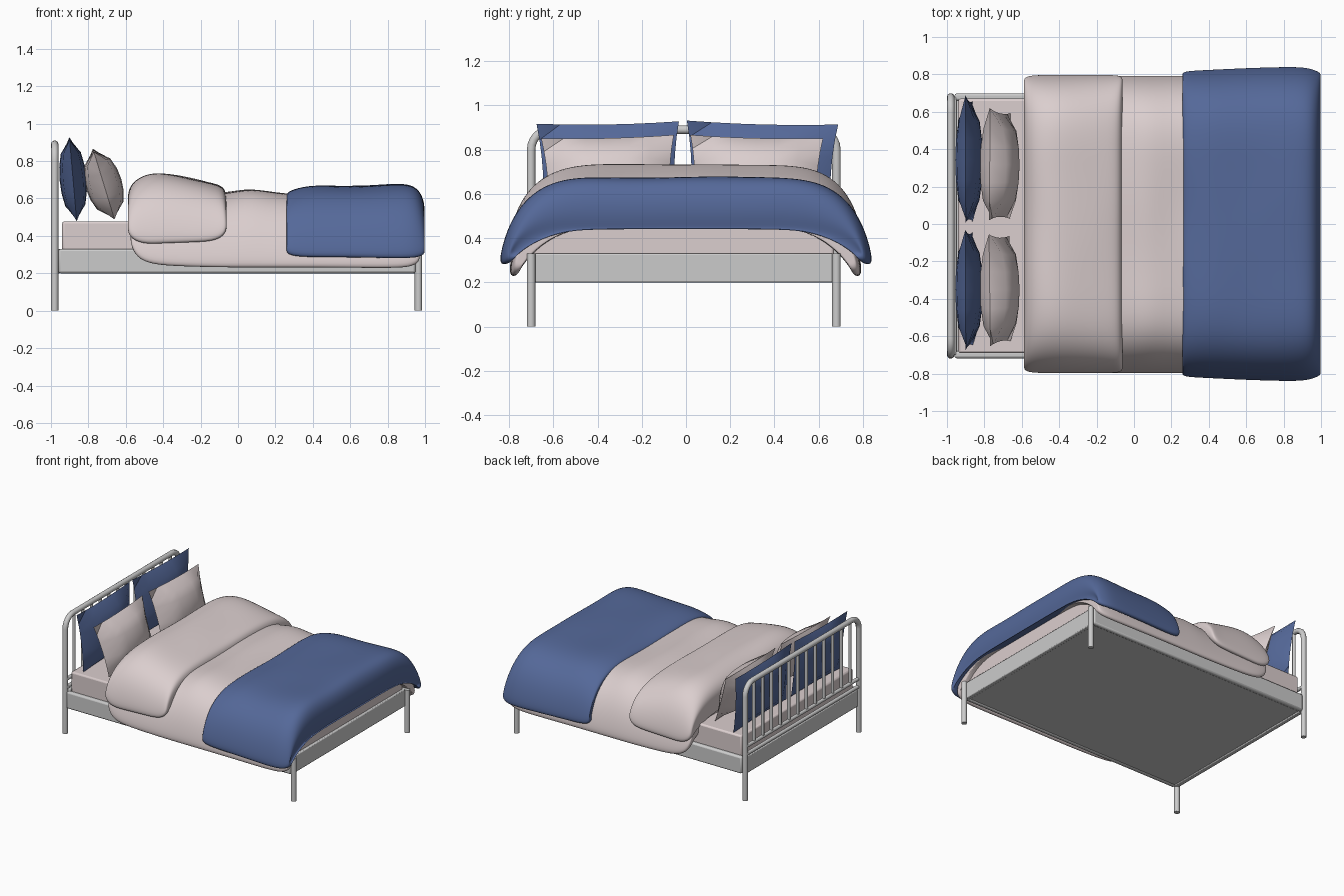
import bpy, bmesh, math
from mathutils import Vector

if "Cube" in bpy.data.objects:
    bpy.data.objects.remove(bpy.data.objects["Cube"])

CY = -0.01  # frame centre line


def material(name, rgb):
    m = bpy.data.materials.new(name)
    m.diffuse_color = (*rgb, 1)
    m.use_nodes = True
    m.node_tree.nodes["Principled BSDF"].inputs["Base Color"].default_value = m.diffuse_color
    return m


BLUSH = material("blush_fabric", (0.71, 0.62, 0.62))
BLUE = material("blue_fabric", (0.09, 0.14, 0.32))


def finish(name, bm, mat=None, angle=None, subsurf=0, bevel=0):
    bmesh.ops.recalc_face_normals(bm, faces=bm.faces)
    me = bpy.data.meshes.new(name)
    bm.to_mesh(me)
    bm.free()
    ob = bpy.data.objects.new(name, me)
    bpy.context.collection.objects.link(ob)
    if mat:
        me.materials.append(mat)
    if bevel:
        b = ob.modifiers.new("bevel", 'BEVEL')
        b.width, b.segments = bevel, 2
    if subsurf:
        s = ob.modifiers.new("subsurf", 'SUBSURF')
        s.levels = s.render_levels = subsurf
    if angle:
        bpy.ops.object.select_all(action='DESELECT')
        ob.select_set(True)
        bpy.context.view_layer.objects.active = ob
        bpy.ops.object.shade_smooth_by_angle(angle=math.radians(angle))
    return ob


def box(name, lo, hi, mat=None, bevel=0.006):
    bm = bmesh.new()
    bmesh.ops.create_cube(bm, size=1)
    for v in bm.verts:
        v.co = Vector([(a + b) / 2 + c * (b - a) for a, b, c in zip(lo, hi, v.co)])
    return finish(name, bm, mat, 40, bevel=bevel)


def tube(name, points, r, bevel_res=3):
    cu = bpy.data.curves.new(name, 'CURVE')
    cu.dimensions = '3D'
    cu.bevel_depth, cu.bevel_resolution, cu.use_fill_caps = r, bevel_res, True
    sp = cu.splines.new('POLY')
    sp.points.add(len(points) - 1)
    for p, co in zip(sp.points, points):
        p.co = (*co, 1)
    ob = bpy.data.objects.new(name, cu)
    bpy.context.collection.objects.link(ob)
    bpy.ops.object.select_all(action='DESELECT')
    ob.select_set(True)
    bpy.context.view_layer.objects.active = ob
    bpy.ops.object.convert(target='MESH')
    bpy.ops.object.shade_smooth_by_angle(angle=math.radians(50))
    return bpy.context.object


# Headboard: bent tube, two rails and spindles
HX, HY, R = -0.98, 0.69, 0.09
arc = [(HY - R + R * math.cos(a), 0.89 - R + R * math.sin(a))
       for a in [math.radians(d) for d in range(0, 91, 15)]]
half = [(HY, 0.0)] + arc
path = [(HX, CY + y, z) for y, z in half] + [(HX, CY - y, z) for y, z in reversed(half)]
tube("headboard_frame", path, 0.02)
for label, z in (("upper", 0.41), ("lower", 0.35)):
    tube(f"headboard_{label}_rail", [(HX, CY - HY, z), (HX, CY + HY, z)], 0.014)
for i in range(12):
    y = CY + (i - 5.5) * 2 * HY / 13
    tube(f"headboard_spindle_{i + 1}", [(HX, y, 0.41), (HX, y, 0.89)], 0.012, 2)

# Bed frame: side rails, end rails, base and foot legs
for s, side in ((-1, "front"), (1, "back")):
    y0, y1 = sorted((CY + s * 0.67, CY + s * 0.708))
    box(f"{side}_side_rail", (-0.96, y0, 0.2), (0.95, y1, 0.33), bevel=0.012)
    tube(f"{side}_foot_leg", [(0.965, CY + s * 0.69, 0), (0.965, CY + s * 0.69, 0.33)], 0.02)
box("foot_rail", (0.925, CY - 0.69, 0.2), (0.955, CY + 0.69, 0.33))
box("head_rail", (-0.985, CY - 0.69, 0.2), (-0.95, CY + 0.69, 0.33))
box("base_panel", (-0.95, CY - 0.68, 0.205), (0.94, CY + 0.68, 0.3))
box("mattress", (-0.94, CY - 0.68, 0.28), (0.935, CY + 0.68, 0.478), BLUSH, 0.012)

# Half cross-sections of bedding draped over the mattress: (width, height) fractions
OUTER = [(0, 1), (0.18, 1), (0.36, 1), (0.54, 1), (0.68, 0.96), (0.79, 0.86),
         (0.88, 0.69), (0.945, 0.46), (0.985, 0.2), (1.0, 0.0)]
INNER = [(0, 1), (0.18, 1), (0.36, 1), (0.54, 0.99), (0.68, 0.94), (0.79, 0.78),
         (0.88, 0.56), (0.95, 0.3), (0.99, 0.1), (1.0, 0.0)]


def mirrored(half_profile):
    return [(-a, b) for a, b in reversed(half_profile)] + half_profile[1:]


def drape(name, stations, mat, cy=0.0, wave=0.008, fullness=1.0):
    """Puffy arched cover lofted along x; station = (x, top, underside, hem, half width)."""
    bm = bmesh.new()
    rings = []
    for x, top, bot, hem, w in stations:
        def put(a, b, width, crown, amp):
            y = a * width
            z = hem + (crown - hem) * b + amp * b * math.sin(9 * y + 4 * x) * math.cos(11 * x + 2 * y)
            return bm.verts.new((x, cy + y, z))
        ring = [put(a, b ** fullness, w, top, wave) for a, b in mirrored(OUTER)]
        ring += [put(a, b, w - 0.035, bot, 0) for a, b in reversed(mirrored(INNER))]
        rings.append(ring)
    n, m = len(rings[0]), 2 * len(OUTER) - 1
    for r0, r1 in zip(rings, rings[1:]):
        for i in range(n):
            j = (i + 1) % n
            bm.faces.new((r0[i], r0[j], r1[j], r1[i]))
    for r in (rings[0], rings[-1]):  # end strips
        for i in range(m - 1):
            bm.faces.new((r[i], r[i + 1], r[n - 2 - i], r[n - 1 - i]))
    return finish(name, bm, mat, 180, subsurf=2)


# Duvet
drape("duvet", [
    (-0.575, 0.51, 0.45, 0.42, 0.74), (-0.575, 0.58, 0.45, 0.35, 0.77),
    (-0.54, 0.62, 0.45, 0.28, 0.79), (-0.46, 0.63, 0.45, 0.245, 0.80),
    (-0.3, 0.63, 0.45, 0.235, 0.80), (-0.07, 0.62, 0.45, 0.23, 0.80),
    (0.07, 0.66, 0.45, 0.23, 0.80), (0.24, 0.615, 0.45, 0.23, 0.80),
    (0.5, 0.63, 0.45, 0.23, 0.80), (0.85, 0.63, 0.45, 0.225, 0.80),
    (0.93, 0.61, 0.45, 0.235, 0.79), (0.97, 0.55, 0.45, 0.26, 0.78),
    (0.97, 0.48, 0.45, 0.29, 0.765)], BLUSH, -0.002)

# Turned-back top of the duvet
drape("duvet_fold", [
    (-0.585, 0.57, 0.50, 0.46, 0.75), (-0.592, 0.63, 0.50, 0.42, 0.785),
    (-0.56, 0.69, 0.50, 0.375, 0.80), (-0.49, 0.728, 0.50, 0.355, 0.803),
    (-0.4, 0.738, 0.50, 0.36, 0.803), (-0.25, 0.708, 0.50, 0.365, 0.803),
    (-0.13, 0.68, 0.50, 0.37, 0.803), (-0.075, 0.66, 0.52, 0.40, 0.80),
    (-0.06, 0.61, 0.54, 0.44, 0.785)], BLUSH, 0.0, 0.005, 0.9)

# Throw blanket over the foot end
drape("throw_blanket", [
    (0.265, 0.59, 0.52, 0.34, 0.80), (0.255, 0.625, 0.50, 0.31, 0.815),
    (0.29, 0.645, 0.47, 0.29, 0.825), (0.4, 0.672, 0.45, 0.285, 0.83),
    (0.6, 0.662, 0.45, 0.285, 0.84), (0.8, 0.675, 0.45, 0.28, 0.846),
    (0.91, 0.677, 0.45, 0.28, 0.845), (0.965, 0.65, 0.45, 0.285, 0.83),
    (0.995, 0.59, 0.44, 0.30, 0.815), (1.0, 0.51, 0.44, 0.32, 0.80),
    (0.985, 0.45, 0.44, 0.33, 0.785)], BLUE, 0.0, 0.005)


def pillow(name, centre, half_w, half_h, thick, lean, roll, mat, n=6):
    """Pinched cushion with pointed corners, standing in the yz plane."""
    bm = bmesh.new()
    grid = {}
    for s in (-1, 1):
        for i in range(n + 1):
            for j in range(n + 1):
                u, v = 2 * i / n - 1, 2 * j / n - 1
                edge = abs(u) == 1 or abs(v) == 1
                if edge and s == 1:
                    grid[s, i, j] = grid[-1, i, j]
                    continue
                t = s * thick * ((1 - u * u) * (1 - v * v)) ** 0.5
                y = u * half_w * (1 - 0.05 * (1 - v * v)) * (1 + 0.03 * (v - 1))
                z = v * half_h * (1 - 0.04 * (1 - u * u))
                grid[s, i, j] = bm.verts.new((t, y, z))
        for i in range(n):
            for j in range(n):
                bm.faces.new((grid[s, i, j], grid[s, i + 1, j],
                              grid[s, i + 1, j + 1], grid[s, i, j + 1]))
    ob = finish(name, bm, mat, 60)
    ob.location = centre
    ob.rotation_euler = (math.radians(roll), math.radians(-lean), 0)


# Pillows: blue pair at the back, blush pair in front
pillow("blue_pillow_back", (-0.882, 0.34, 0.703), 0.342, 0.22, 0.072, 5, -1.5, BLUE)
pillow("blue_pillow_front", (-0.882, -0.35, 0.703), 0.322, 0.22, 0.072, 5, 1, BLUE)
pillow("blush_pillow_back", (-0.718, 0.315, 0.677), 0.3, 0.19, 0.098, 17, -1.5, BLUSH)
pillow("blush_pillow_front", (-0.718, -0.35, 0.677), 0.3, 0.19, 0.098, 17, 1.5, BLUSH)
